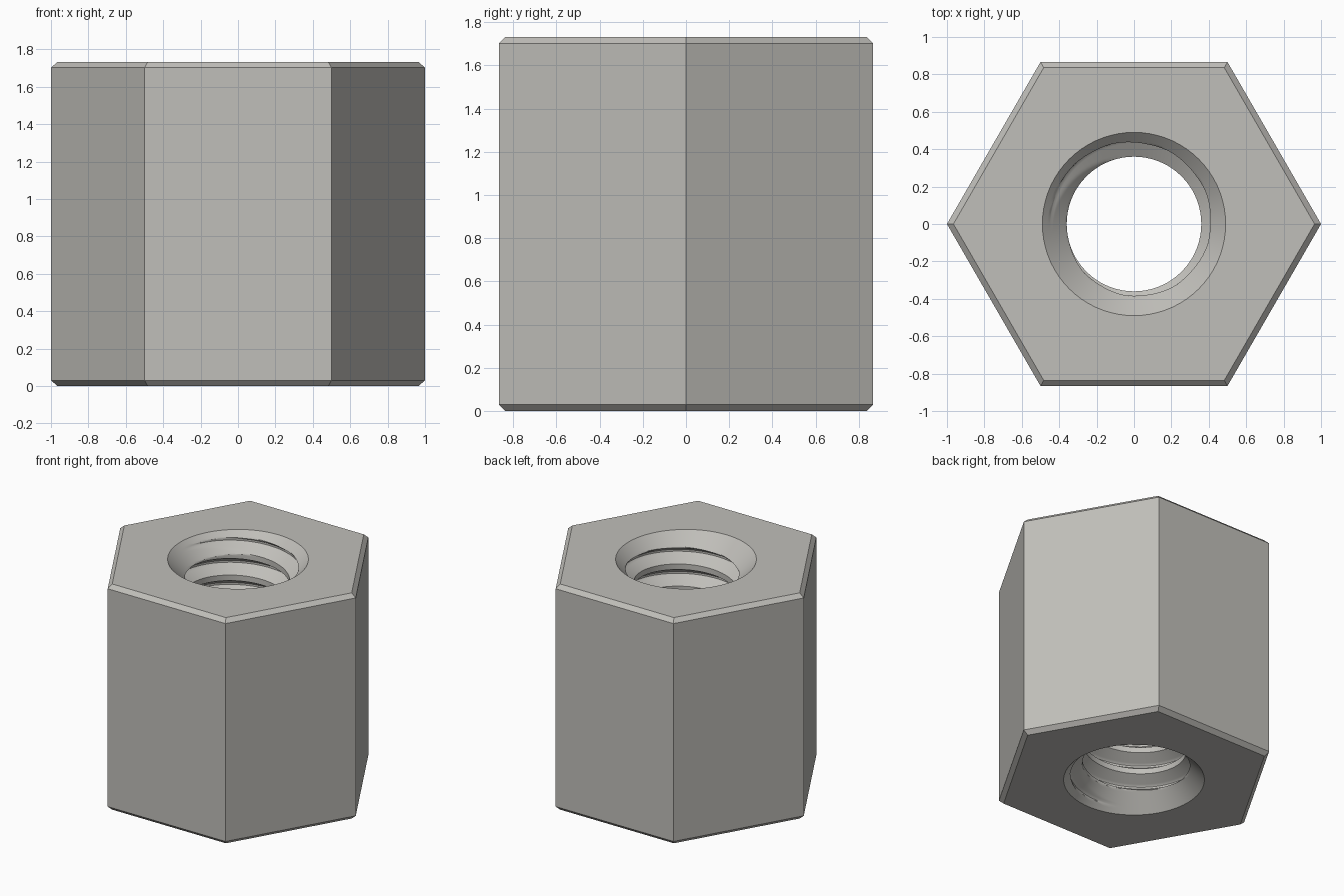
import bpy, bmesh, math

default = bpy.data.objects.get("Cube")
if default:
    bpy.data.objects.remove(default, do_unlink=True)

HEIGHT = 1.732
CHAMFER = 0.03
CREST, ROOT, RIM = 0.36, 0.45, 0.49   # bore radii
PITCH = 0.17
SEGS, STEPS = 72, 24                  # around the bore, along one thread turn

steel = bpy.data.materials.new("light grey steel")
steel.use_nodes = True
colour = (0.53, 0.52, 0.49, 1)
steel.diffuse_color = colour
steel.node_tree.nodes["Principled BSDF"].inputs["Base Color"].default_value = colour


def thread_radius(phase):
    """Trapezoid thread: flat crest, sloping flanks, narrow root."""
    away = abs(phase % 1 - 0.5) * 2          # 0 at the root, 1 at the crest
    slope = min(max((0.75 - away) / 0.625, 0), 1)
    return CREST + (ROOT - CREST) * slope


def bore_vertex(bm, row, col):
    """Point on the helical bore, widened by a cone at both ends."""
    angle = 2 * math.pi * col / SEGS
    z = PITCH * (row / STEPS + col / SEGS)
    z = min(max(z, 0), HEIGHT)
    cone = RIM - min(z, HEIGHT - z)
    r = max(thread_radius(row / STEPS), cone)
    return bm.verts.new((r * math.cos(angle), r * math.sin(angle), z))


bm = bmesh.new()

# Threaded bore with countersinks
last = math.ceil(HEIGHT / PITCH * STEPS) + 1
rows = [[bore_vertex(bm, i, j) for j in range(SEGS + 1)]
        for i in range(-STEPS - 1, last + 1)]
for low, high in zip(rows, rows[1:]):
    for j in range(SEGS):
        quad = (low[j], low[j + 1], high[j + 1], high[j])
        if len({v.co.z for v in quad}) > 1:
            bm.faces.new(quad)
bmesh.ops.remove_doubles(bm, verts=bm.verts[:], dist=0.0001)
bmesh.ops.delete(bm, geom=[v for v in bm.verts if not v.link_faces], context='VERTS')

# Hexagonal sides with chamfered ends
inset = 1 - CHAMFER / math.cos(math.pi / 6)
sections = [(inset, 0), (1, CHAMFER), (1, HEIGHT - CHAMFER), (inset, HEIGHT)]
rings = [[bm.verts.new((r * math.cos(k * math.pi / 3), r * math.sin(k * math.pi / 3), z))
          for k in range(6)] for r, z in sections]
for low, high in zip(rings, rings[1:]):
    for k in range(6):
        n = (k + 1) % 6
        bm.faces.new((low[k], low[n], high[n], high[k]))

# Flat end faces between the hexagon and the bore rim
for z in (0, HEIGHT):
    edges = [e for e in bm.edges if e.is_boundary
             and all(abs(v.co.z - z) < 0.0002 for v in e.verts)]
    bmesh.ops.triangle_fill(bm, edges=edges, use_beauty=True,
                            normal=(0, 0, 1 if z else -1))
bmesh.ops.recalc_face_normals(bm, faces=bm.faces[:])

mesh = bpy.data.meshes.new("threaded_hex_nut")
bm.to_mesh(mesh)
bm.free()
mesh.materials.append(steel)
nut = bpy.data.objects.new("threaded_hex_nut", mesh)
bpy.context.collection.objects.link(nut)

bpy.ops.object.select_all(action='DESELECT')
nut.select_set(True)
bpy.context.view_layer.objects.active = nut
bpy.ops.object.shade_smooth_by_angle(angle=math.radians(25))
